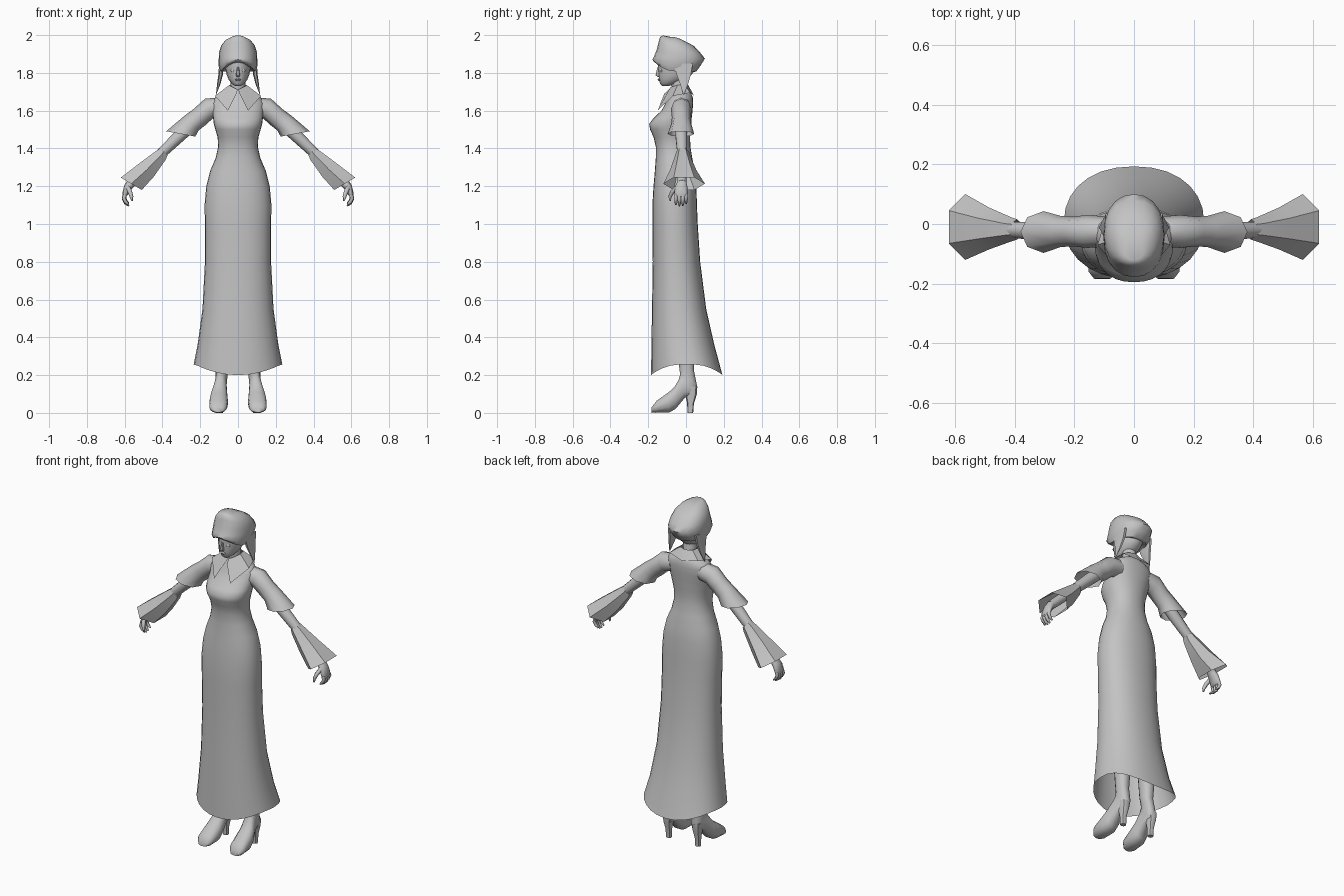
import bpy, bmesh, math
from mathutils import Vector as V

grey = bpy.data.materials.new("plain_grey")
grey.diffuse_color = (0.55, 0.55, 0.55, 1)


def finish(name, bm, mirror=False, angle=50):
    bmesh.ops.remove_doubles(bm, verts=bm.verts, dist=0.0003)
    bmesh.ops.recalc_face_normals(bm, faces=bm.faces)
    me = bpy.data.meshes.new(name)
    bm.to_mesh(me)
    bm.free()
    me.materials.append(grey)
    ob = bpy.data.objects.new(name, me)
    bpy.context.collection.objects.link(ob)
    bpy.ops.object.select_all(action='DESELECT')
    ob.select_set(True)
    bpy.context.view_layer.objects.active = ob
    bpy.ops.object.shade_smooth_by_angle(angle=math.radians(angle))
    if mirror:
        ob.modifiers.new("mirror", 'MIRROR')
    return ob


def loft(bm, rings, caps=(True, True)):
    """Skin a list of equal-length point rings."""
    rows = [[bm.verts.new(p) for p in r] for r in rings]
    n = len(rows[0])
    for a, b in zip(rows, rows[1:]):
        for i in range(n):
            j = (i + 1) % n
            bm.faces.new((a[i], a[j], b[j], b[i]))
    for row, cap in ((rows[0], caps[0]), (rows[-1], caps[1])):
        if cap:
            bm.faces.new(row)


def oval(c, u, v, n=12, power=2, turn=0.0):
    """Superellipse ring around c spanned by the half axes u and v."""
    out = []
    for i in range(n):
        a = 2 * math.pi * (i + turn) / n
        cs, sn = math.cos(a), math.sin(a)
        k = 2 / power
        out.append(V(c) + V(u) * math.copysign(abs(cs) ** k, cs)
                   + V(v) * math.copysign(abs(sn) ** k, sn))
    return out


def level(z, hw, yf, yb, n=28, power=2.2, x=0):
    """Horizontal ring from half width, front y and back y."""
    return oval((x, (yf + yb) / 2, z), (hw, 0, 0), (0, (yb - yf) / 2, 0), n, power)


def tube(bm, path, n=8):
    """Round tube along (x, y, z, radius) points."""
    pts = [V(p[:3]) for p in path]
    rings = []
    for i, p in enumerate(pts):
        t = (pts[min(i + 1, len(pts) - 1)] - pts[max(i - 1, 0)]).normalized()
        u = V((0, 1, 0)).cross(t).normalized()
        r = path[i][3]
        rings.append(oval(p, u * r, t.cross(u) * r, n))
    loft(bm, rings)


# Long dress: open hem dipping at front and back
bm = bmesh.new()
hem = level(0.2, 0.235, -0.185, 0.193)
for p in hem:
    p.z += 0.055 * min(1, abs(p.x) / 0.225) ** 2
body = [(0.36, 0.214, -0.183, 0.15), (0.55, 0.188, -0.18, 0.107),
        (0.8, 0.175, -0.176, 0.075), (1.0, 0.175, -0.178, 0.062), (1.1, 0.177, -0.178, 0.058),
        (1.2, 0.168, -0.172, 0.055), (1.28, 0.148, -0.165, 0.047),
        (1.35, 0.118, -0.16, 0.033), (1.41, 0.105, -0.16, 0.023),
        (1.46, 0.108, -0.172, 0.022), (1.5, 0.12, -0.19, 0.025),
        (1.53, 0.128, -0.195, 0.028), (1.56, 0.132, -0.172, 0.03), (1.6, 0.136, -0.13, 0.035),
        (1.64, 0.14, -0.108, 0.037), (1.67, 0.12, -0.095, 0.036),
        (1.69, 0.085, -0.085, 0.028), (1.71, 0.05, -0.08, 0.01)]
loft(bm, [hem] + [level(*b) for b in body], (False, True))
finish("dress", bm, angle=70)

# Short flared sleeves
bm = bmesh.new()
s = [((0.09, -0.025, 1.62), (0.015, 0, 0.05), 0.05),
     ((0.155, -0.025, 1.61), (0.02, 0, 0.053), 0.055),
     ((0.205, -0.025, 1.565), (0.032, 0, 0.042), 0.05),
     ((0.245, -0.025, 1.535), (0.036, 0, 0.04), 0.052),
     ((0.303, -0.027, 1.477), (0.077, 0, 0.014), 0.07)]
loft(bm, [oval(c, u, (0, w, 0), 8) for c, u, w in s], (True, False))
finish("upper_sleeve", bm, True, 60)

# Arms
bm = bmesh.new()
tube(bm, [(0.2, -0.025, 1.57, 0.035), (0.3, -0.025, 1.475, 0.033), (0.4, -0.02, 1.38, 0.028),
          (0.5, -0.02, 1.28, 0.026), (0.57, -0.022, 1.215, 0.025)], 10)
finish("arm", bm, True, 70)

# Wide six-sided cuffs
bm = bmesh.new()
s = [((0.392, -0.018, 1.382), (0.022, 0, 0.022), 0.034),
     ((0.41, -0.018, 1.362), (0.03, 0, 0.027), 0.04),
     ((0.485, -0.015, 1.285), (0.045, 0, 0.04), 0.07),
     ((0.565, -0.01, 1.213), (0.064, 0, 0.038), 0.11)]
loft(bm, [oval(c, u, (0, w, 0), 6, 2, 0.5) for c, u, w in s], (False, False))
finish("cuff", bm, True, 40)

# Hands with curled fingers and a thumb
bm = bmesh.new()
loft(bm, [oval(c, u, (0, w, 0), 10) for c, u, w in (
    ((0.56, -0.022, 1.225), (0.02, 0, 0.016), 0.023),
    ((0.583, -0.025, 1.195), (0.019, 0, 0.01), 0.034),
    ((0.597, -0.026, 1.16), (0.015, 0, 0.003), 0.038),
    ((0.6, -0.026, 1.145), (0.009, 0, 0), 0.034))])
for k, drop in enumerate((0.006, 0, 0.002, 0.012)):
    y = -0.053 + 0.018 * k
    tube(bm, [(0.598, y, 1.155, 0.0105), (0.604, y, 1.13 + drop, 0.0105),
              (0.594, y, 1.11 + drop, 0.009), (0.578, y, 1.096 + drop, 0.004)], 6)
tube(bm, [(0.583, -0.045, 1.195, 0.013), (0.572, -0.073, 1.17, 0.012),
          (0.564, -0.085, 1.145, 0.01), (0.56, -0.084, 1.122, 0.004)], 6)
finish("hand", bm, True, 70)

# Legs running into heeled shoes: bottom/back point, top/front point, half width, x
bm = bmesh.new()
foot = [(-0.184, 0.003, -0.182, 0.03, 0.028, 0.106), (-0.165, 0, -0.155, 0.065, 0.047, 0.105),
        (-0.09, 0, -0.09, 0.112, 0.05, 0.102), (-0.055, 0.02, -0.06, 0.14, 0.045, 0.1),
        (-0.005, 0.08, -0.04, 0.175, 0.036, 0.095), (0.05, 0.095, -0.033, 0.2, 0.032, 0.092),
        (0.06, 0.14, -0.034, 0.22, 0.031, 0.088), (0.042, 0.23, -0.038, 0.25, 0.032, 0.085),
        (0.052, 0.4, -0.045, 0.4, 0.045, 0.085), (0.04, 0.62, -0.06, 0.62, 0.05, 0.085)]
rings = []
for y0, z0, y1, z1, hw, x in foot:
    rings.append(oval((x, (y0 + y1) / 2, (z0 + z1) / 2), (hw, 0, 0),
                      (0, (y1 - y0) / 2, (z1 - z0) / 2), 14, 2.3))
loft(bm, rings)
finish("leg_and_shoe", bm, True, 60)

bm = bmesh.new()
loft(bm, [level(z, hw, a, b, 8, 2.5, 0.096) for z, hw, a, b in (
    (0, 0.016, 0.008, 0.038), (0.05, 0.016, 0.006, 0.042),
    (0.1, 0.024, -0.005, 0.058), (0.14, 0.026, -0.005, 0.06))])
finish("shoe_heel", bm, True)

# Neck and head
bm = bmesh.new()
tube(bm, [(0, -0.03, 1.66, 0.046), (0, -0.038, 1.72, 0.038), (0, -0.045, 1.79, 0.04)], 12)
finish("neck", bm)
bm = bmesh.new()
loft(bm, [level(*r, n=16, power=2) for r in (
    (1.73, 0.014, -0.125, -0.095), (1.742, 0.033, -0.137, -0.05),
    (1.765, 0.05, -0.143, 0.0), (1.79, 0.06, -0.145, 0.03),
    (1.82, 0.066, -0.148, 0.05), (1.87, 0.07, -0.148, 0.05))])
finish("head", bm, angle=70)

# Nose, lips and closed eyelids
bm = bmesh.new()
loft(bm, [level(*r, n=6, power=2) for r in (
    (1.779, 0.008, -0.15, -0.135), (1.787, 0.011, -0.163, -0.135), (1.83, 0.005, -0.152, -0.14))])
finish("nose", bm)
bm = bmesh.new()
loft(bm, [level(*r, n=8, power=2) for r in (
    (1.758, 0.008, -0.146, -0.13), (1.764, 0.017, -0.15, -0.13), (1.771, 0.007, -0.148, -0.13))])
finish("lips", bm)
bm = bmesh.new()
loft(bm, [level(*r, n=8, power=2, x=0.026) for r in (
    (1.805, 0.009, -0.14, -0.12), (1.812, 0.014, -0.142, -0.12), (1.82, 0.009, -0.14, -0.12))])
finish("eyelid", bm, True)

# Head wrap: brim arched over the brow, crown sloping down to the back
bm = bmesh.new()
wrap = [(1.825, 0.064, -0.145, 0.045, 0.03, -0.02), (1.808, 0.09, -0.17, 0.055, 0.052, 0.0),
        (1.835, 0.102, -0.178, 0.078, 0.035, 0.005), (1.875, 0.102, -0.17, 0.1, 0.01, 0.0),
        (1.91, 0.1, -0.155, 0.078, 0.012, -0.006), (1.945, 0.089, -0.145, 0.045, 0.02, -0.005),
        (1.974, 0.066, -0.137, 0.015, 0.016, -0.016), (1.99, 0.034, -0.122, -0.03, 0.008, -0.01)]
rings = []
for z, hw, yf, yb, up, back in wrap:
    ring = level(z, hw, yf, yb, 20, 2.2)
    mid, half = (yf + yb) / 2, (yb - yf) / 2
    for p in ring:
        f = (mid - p.y) / half
        p.z += up * f * f if f > 0 else back * f * f
    rings.append(ring)
loft(bm, rings)
finish("head_wrap", bm, angle=60)

# Pointed cloth tails beside the face
bm = bmesh.new()
loft(bm, [oval(c, (t, 0, 0), (0, w, 0), 6) for c, t, w in (
    ((0.088, -0.015, 1.85), 0.012, 0.06), ((0.092, -0.012, 1.79), 0.012, 0.043),
    ((0.102, -0.01, 1.74), 0.009, 0.024), ((0.116, -0.012, 1.685), 0.001, 0.002))])
finish("wrap_tail", bm, True)

# Collar with two front points
bm = bmesh.new()
top = [(0.002, -0.09, 1.712), (0.03, -0.082, 1.725), (0.047, -0.045, 1.735),
       (0.04, -0.005, 1.735), (0, 0.012, 1.735)]
low = [(0.008, -0.115, 1.69), (0.053, -0.15, 1.6), (0.122, -0.07, 1.678),
       (0.095, 0.022, 1.695), (0, 0.042, 1.68)]
a = [bm.verts.new(p) for p in top]
b = [bm.verts.new(p) for p in low]
for i in range(4):
    bm.faces.new((a[i], b[i], b[i + 1], a[i + 1]))
finish("collar", bm, True, 40)
